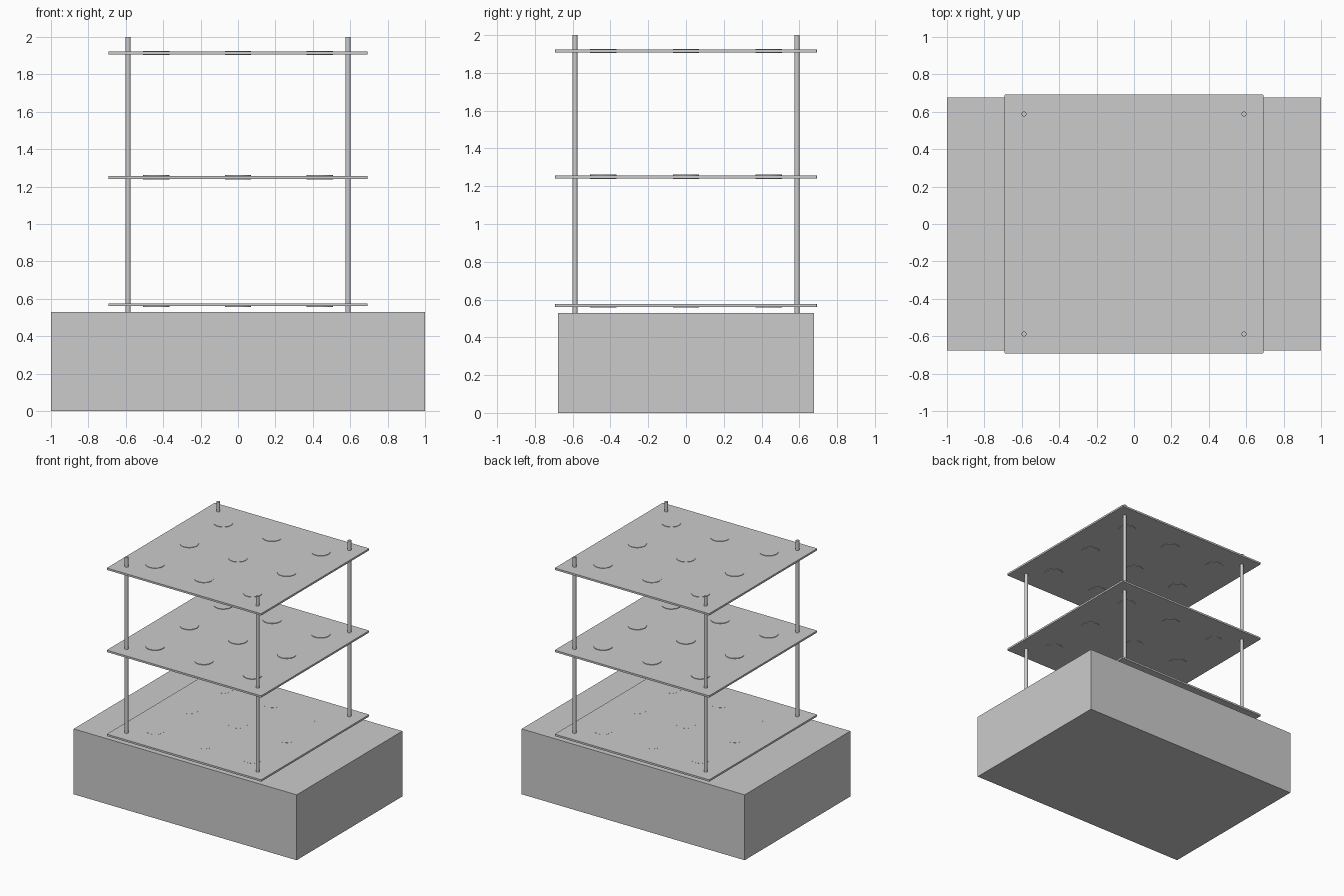
import bpy, bmesh

if "Cube" in bpy.data.objects:
    bpy.data.objects.remove(bpy.data.objects["Cube"])


def box(name, size, loc, bevel=0.0):
    bm = bmesh.new()
    bmesh.ops.create_cube(bm, size=1)
    bmesh.ops.scale(bm, vec=size, verts=bm.verts)
    if bevel:
        # round only the upright corners
        edges = [e for e in bm.edges
                 if abs(e.verts[0].co.z - e.verts[1].co.z) > size[2] * 0.5]
        bmesh.ops.bevel(bm, geom=edges, offset=bevel, segments=3,
                        profile=0.5, affect='EDGES')
    me = bpy.data.meshes.new(name)
    bm.to_mesh(me)
    bm.free()
    ob = bpy.data.objects.new(name, me)
    ob.location = loc
    bpy.context.collection.objects.link(ob)
    return ob


def cylinder(name, radius, z0, z1, x, y, sides=32):
    bpy.ops.mesh.primitive_cylinder_add(vertices=sides, radius=radius,
                                        depth=z1 - z0,
                                        location=(x, y, (z0 + z1) / 2))
    ob = bpy.context.object
    ob.name = name
    bpy.ops.object.shade_smooth_by_angle()
    return ob


# Solid base block
BASE_TOP = 0.53
box("base_block", (2.0, 1.354, BASE_TOP), (0, 0, BASE_TOP / 2))

# Four corner posts
for x in (-0.588, 0.588):
    for y in (-0.588, 0.588):
        cylinder("post", 0.0135, BASE_TOP, 2.0, x, y)

# Plates, each with a 3 x 3 grid of thin discs set into it
# (plate centre height, disc bottom, disc top)
for z, low, high in ((1.915, 1.904, 1.926),
                     (1.249, 1.239, 1.261),
                     (0.568, 0.557, 0.576)):
    box("plate", (1.385, 1.385, 0.015), (0, 0, z), bevel=0.006)
    for i in (-1, 0, 1):
        for j in (-1, 0, 1):
            cylinder("plate_disc", 0.07, low, high, i * 0.437, j * 0.437)
